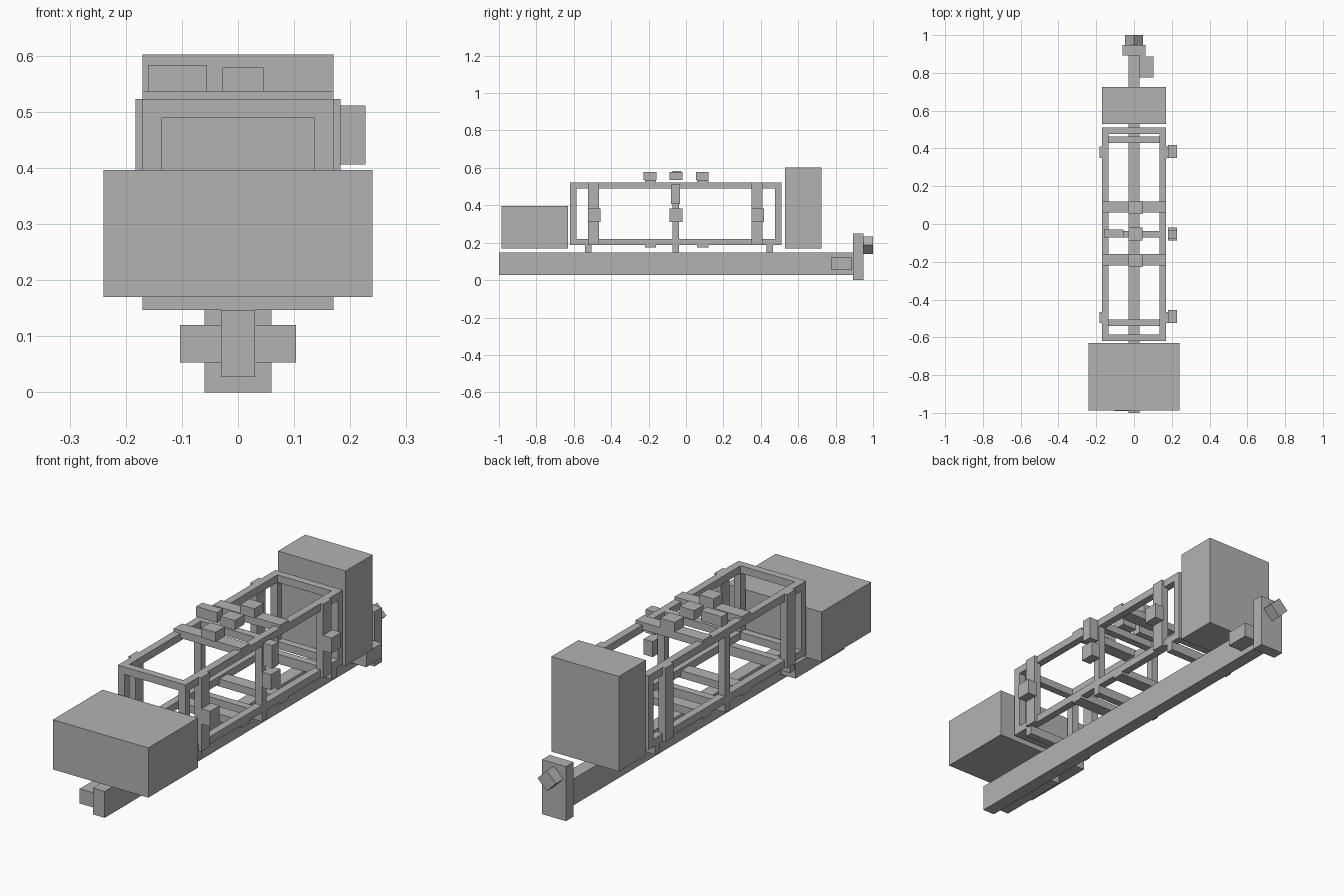
import bpy
import math

cube = bpy.data.objects.get("Cube")
if cube:
    bpy.data.objects.remove(cube, do_unlink=True)

GREY = (0.45, 0.45, 0.45, 1)
grey = bpy.data.materials.new("plain grey")
grey.use_nodes = True
grey.diffuse_color = GREY
grey.node_tree.nodes["Principled BSDF"].inputs["Base Color"].default_value = GREY


def box(name, x, y, z, turn=0):
    """Box from (min, max) ranges, optionally turned about the y axis."""
    ranges = (x, y, z)
    bpy.ops.mesh.primitive_cube_add(size=1, location=[(a + b) / 2 for a, b in ranges])
    ob = bpy.context.object
    ob.name = name
    ob.scale = [b - a for a, b in ranges]
    ob.rotation_euler.y = turn
    ob.data.materials.append(grey)
    return ob


def around(centre, width):
    return (centre - width / 2, centre + width / 2)


# Main beam with end plate and turned knob
box("main_beam", (-0.03, 0.03), (-1, 0.895), (0.027, 0.147))
box("end_plate", (-0.06, 0.06), (0.893, 0.948), (0, 0.248))
box("end_knob", around(0, 0.066), (0.948, 1), around(0.187, 0.066), math.radians(45))
box("rear_side_block", (0.03, 0.103), (0.775, 0.888), (0.053, 0.12))
box("front_side_block", (-0.103, -0.03), (-0.99, -0.64), (0.053, 0.12))

# Large boxes at both ends
box("front_box", (-0.24, 0.24), (-0.987, -0.63), (0.17, 0.396))
box("rear_box", (-0.17, 0.17), (0.53, 0.725), (0.17, 0.602))

# Open frame
FULL = (-0.17, 0.17)
BAR = 0.034
LOW, HIGH = (0.187, 0.221), (0.489, 0.523)
ends = {"front": (-0.62, -0.586), "rear": (0.477, 0.511)}
for side, s in (("left", 1), ("right", -1)):
    rail = around(s * 0.153, BAR)
    for level, z in (("lower", LOW), ("upper", HIGH)):
        box(f"{side}_{level}_rail", rail, (-0.62, 0.511), z)
    for end, y in ends.items():
        box(f"{side}_{end}_post", rail, y, (LOW[0], HIGH[1]))
    box(f"{side}_middle_post", rail, around(-0.055, 0.034), (LOW[0], HIGH[1]))
    for y in (-0.495, 0.38):
        box(f"{side}_outer_post", around(s * 0.166, BAR), around(y, 0.06), (LOW[0], HIGH[1]))
for end, y in ends.items():
    box(f"{end}_lower_bar", FULL, y, LOW)
    box(f"{end}_upper_bar", FULL, y, HIGH)

# Cross members
for y in (-0.522, -0.055, 0.447):
    box("support_bar", FULL, around(y, 0.034), (0.147, 0.19))
box("upper_middle_bar", FULL, around(-0.055, 0.034), HIGH)
for y in (-0.19, 0.09):
    box("lower_wide_bar", FULL, around(y, 0.06), (0.175, 0.209))
    box("upper_wide_bar", FULL, around(y, 0.06), (0.502, 0.536))

# Small blocks on the side and on top
for y in (-0.49, -0.053, 0.383):
    box("side_block", (0.181, 0.227), around(y, 0.068), (0.312, 0.382))
box("tall_side_block", (0.181, 0.227), around(-0.056, 0.046), (0.406, 0.511))
for y in (-0.193, -0.053, 0.087):
    box("top_block", (-0.028, 0.045), around(y, 0.068), (0.536, 0.579))
box("long_top_block", (-0.16, -0.055), around(-0.05, 0.044), (0.536, 0.583))
